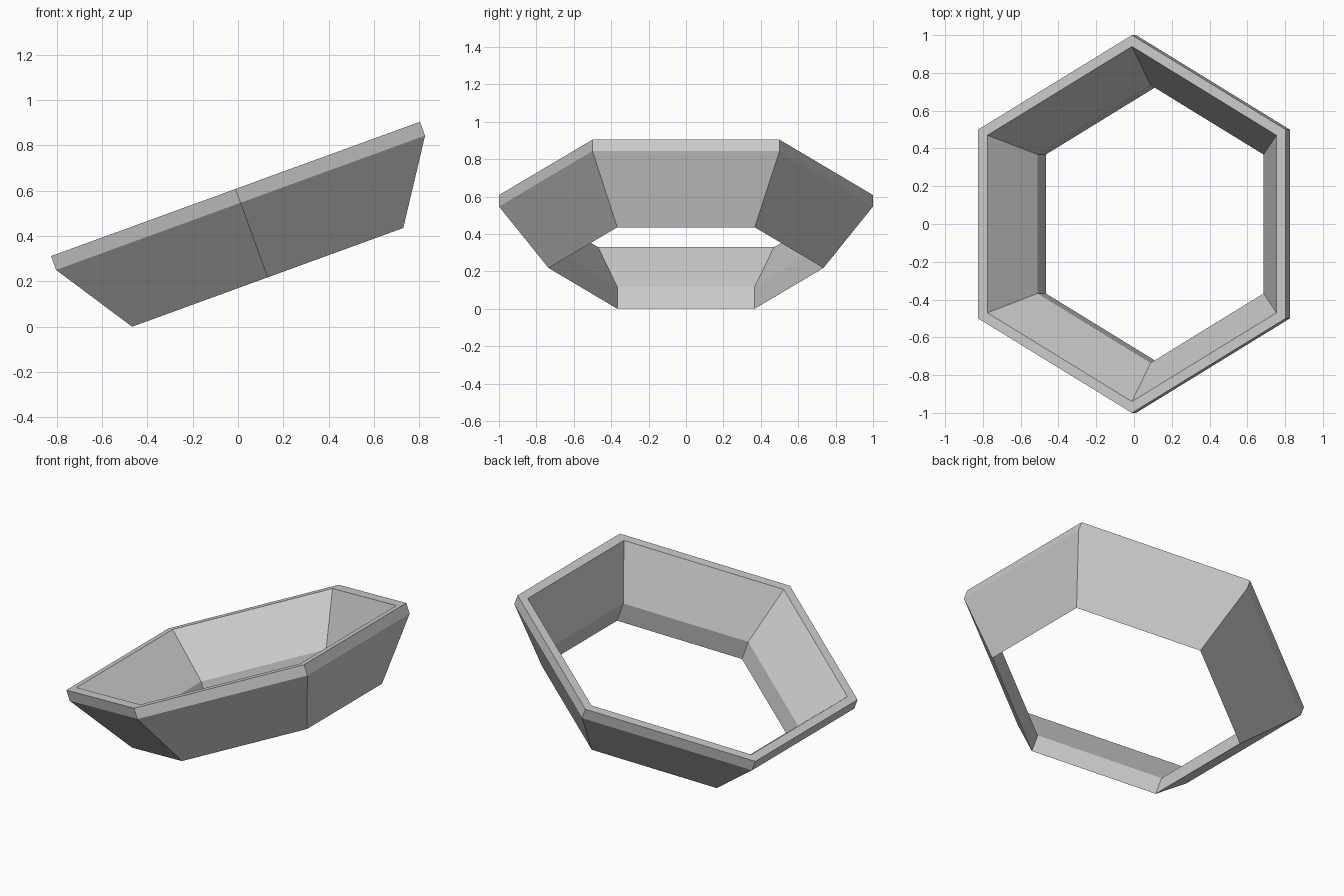
import bpy, bmesh, math
from mathutils import Matrix

cube = bpy.data.objects.get("Cube")
if cube:
    bpy.data.objects.remove(cube, do_unlink=True)

SIDES = 6
TILT = math.radians(20)

# Closed wall section as (radius, height): foot, shoulder, rim, inner step
SECTION = [(0.735, 0), (1, 0.35), (1, 0.415), (0.94, 0.415), (0.735, 0.125)]

# Plain grey material
grey = bpy.data.materials.new("grey")
grey.use_nodes = True
colour = (0.6, 0.6, 0.6, 1)
grey.diffuse_color = colour
grey.node_tree.nodes["Principled BSDF"].inputs["Base Color"].default_value = colour

# Sweep the section around the hexagon, corners pointing along y
bm = bmesh.new()
rings = []
for i in range(SIDES):
    a = math.tau * i / SIDES + math.pi / 2
    rings.append([bm.verts.new((r * math.cos(a), r * math.sin(a), h))
                  for r, h in SECTION])
for i, ring in enumerate(rings):
    following = rings[(i + 1) % SIDES]
    for j in range(len(SECTION)):
        k = (j + 1) % len(SECTION)
        bm.faces.new((ring[j], following[j], following[k], ring[k]))
bmesh.ops.recalc_face_normals(bm, faces=bm.faces)

# Tilt the ring so it rests on its low edge
foot_drop = SECTION[0][0] * math.cos(math.pi / SIDES) * math.sin(TILT)
bm.transform(Matrix.Translation((0.131, 0, foot_drop)) @ Matrix.Rotation(-TILT, 4, 'Y'))

mesh = bpy.data.meshes.new("hexagonal_ring")
bm.to_mesh(mesh)
bm.free()
mesh.materials.append(grey)
ring_object = bpy.data.objects.new("hexagonal_ring", mesh)
bpy.context.collection.objects.link(ring_object)
